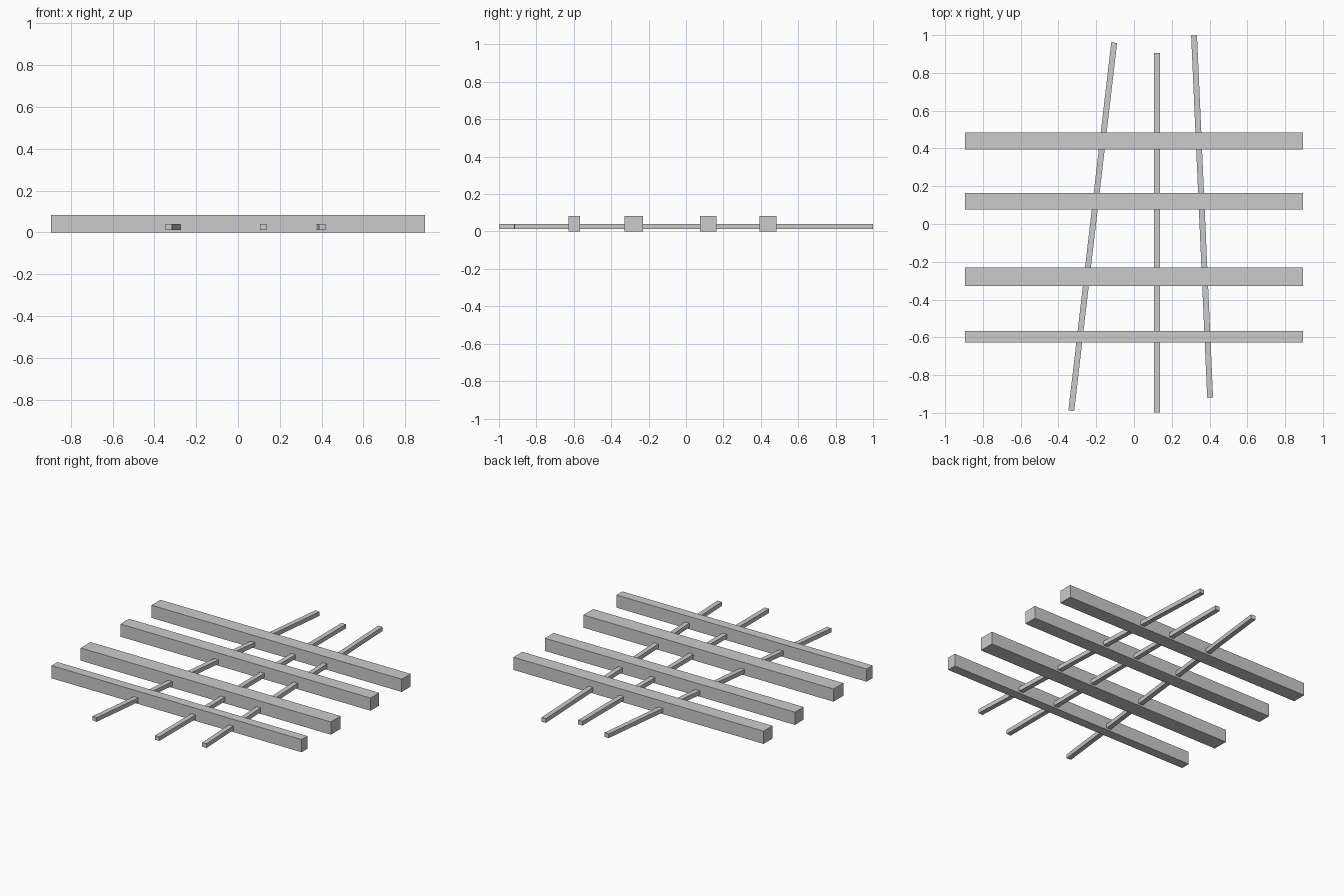
import bpy
import math

if "Cube" in bpy.data.objects:
    bpy.data.objects.remove(bpy.data.objects["Cube"])


def box(name, centre, size, angle=0.0):
    bpy.ops.mesh.primitive_cube_add(size=1, location=centre, rotation=(0, 0, angle))
    ob = bpy.context.object
    ob.name = name
    ob.scale = size
    bpy.ops.object.transform_apply(location=False, rotation=False, scale=True)
    return ob


# Thick parallel beams: (front y, back y)
BEAM_LENGTH, BEAM_HEIGHT = 1.788, 0.082
for i, (y0, y1) in enumerate([(-0.627, -0.567), (-0.329, -0.229),
                              (0.076, 0.164), (0.394, 0.485)], 1):
    box(f"beam_{i}", (0, (y0 + y1) / 2, BEAM_HEIGHT / 2),
        (BEAM_LENGTH, y1 - y0, BEAM_HEIGHT))

# Thin crossing rods running through the beams: (front end, back end)
ROD_WIDTH, ROD_Z0, ROD_Z1 = 0.031, 0.012, 0.039
RODS = [("left_rod", (-0.332, -0.989), (-0.105, 0.960)),
        ("middle_rod", (0.121, -0.998), (0.121, 0.906)),
        ("right_rod", (0.403, -0.918), (0.318, 0.999))]
for name, (xa, ya), (xb, yb) in RODS:
    dx, dy = xb - xa, yb - ya
    box(name, ((xa + xb) / 2, (ya + yb) / 2, (ROD_Z0 + ROD_Z1) / 2),
        (ROD_WIDTH, math.hypot(dx, dy), ROD_Z1 - ROD_Z0), -math.atan2(dx, dy))
